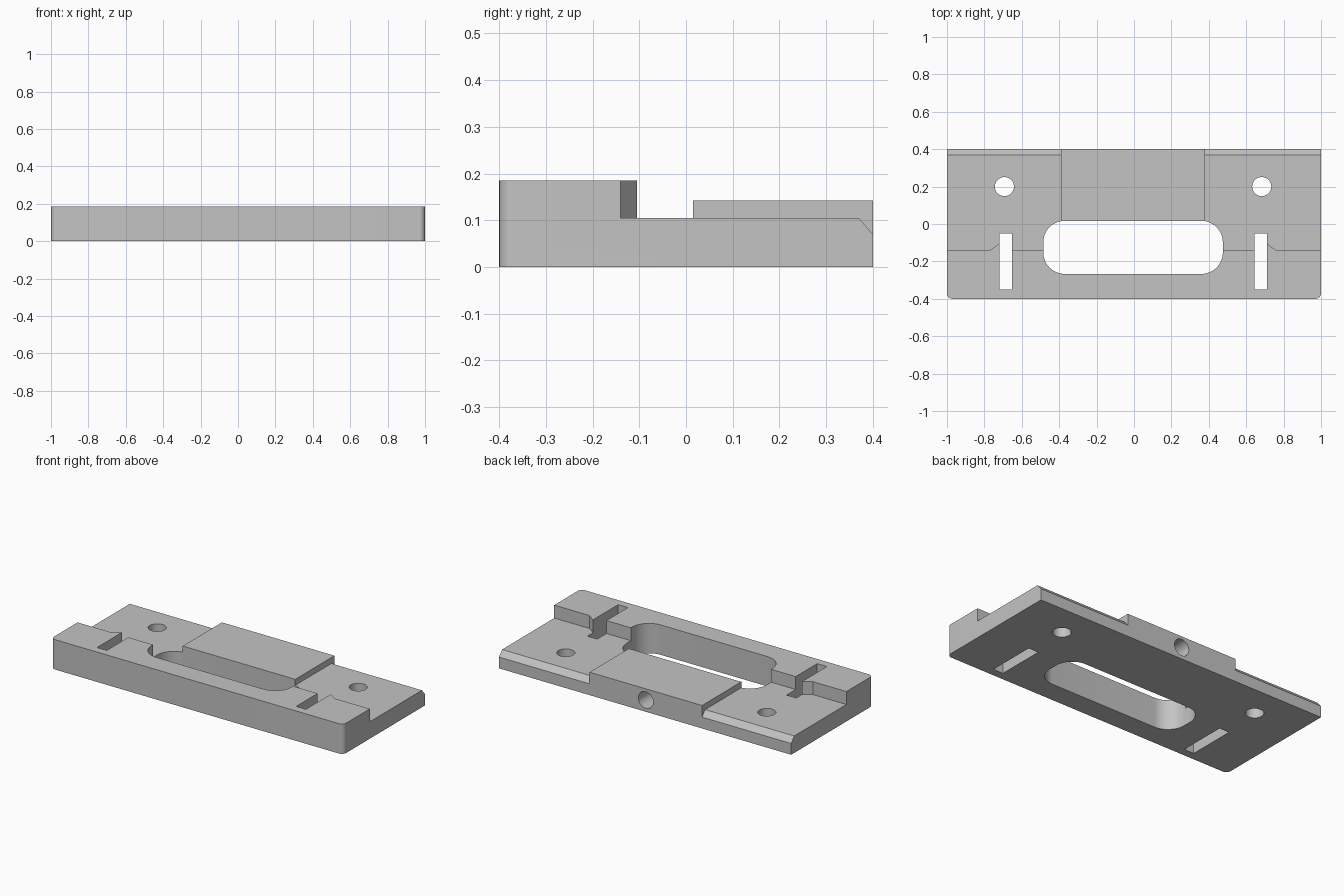
import bpy, bmesh, math

cube = bpy.data.objects.get("Cube")
if cube:
    bpy.data.objects.remove(cube, do_unlink=True)

grey = bpy.data.materials.new("plain grey")
grey.use_nodes = True
grey.diffuse_color = (0.55, 0.55, 0.55, 1)
grey.node_tree.nodes["Principled BSDF"].inputs["Base Color"].default_value = (0.55, 0.55, 0.55, 1)


def prism(name, points, start, end, axis="z"):
    """Extrude a 2D outline from start to end along an axis."""
    place = {"x": lambda u, v, w: (w, u, v),
             "y": lambda u, v, w: (u, w, v),
             "z": lambda u, v, w: (u, v, w)}[axis]
    bm = bmesh.new()
    low = [bm.verts.new(place(u, v, start)) for u, v in points]
    high = [bm.verts.new(place(u, v, end)) for u, v in points]
    bm.faces.new(low)
    bm.faces.new(high)
    for i in range(len(low)):
        j = (i + 1) % len(low)
        bm.faces.new((low[i], low[j], high[j], high[i]))
    bmesh.ops.recalc_face_normals(bm, faces=bm.faces)
    mesh = bpy.data.meshes.new(name)
    bm.to_mesh(mesh)
    bm.free()
    mesh.materials.append(grey)
    obj = bpy.data.objects.new(name, mesh)
    bpy.context.collection.objects.link(obj)
    return obj


def rounded(x0, x1, y0, y1, radii, steps=12):
    """Rectangle outline; radii run front-left, front-right, back-right, back-left of the plan."""
    corners = [(x0, y0, 1, 1), (x1, y0, -1, 1), (x1, y1, -1, -1), (x0, y1, 1, -1)]
    points = []
    for k, ((x, y, sx, sy), r) in enumerate(zip(corners, radii)):
        if not r:
            points.append((x, y))
            continue
        for i in range(steps + 1):
            a = math.pi + (k + i / steps) * math.pi / 2
            points.append((x + sx * r + r * math.cos(a), y + sy * r + r * math.sin(a)))
    return points


def circle(u, v, r, steps=40):
    return [(u + r * math.cos(math.tau * i / steps), v + r * math.sin(math.tau * i / steps))
            for i in range(steps)]


# Main block with rounded front corners
plate = prism("mounting_plate", rounded(-1, 1, -0.4, 0.4, (0.03, 0.03, 0, 0)), 0, 0.185)
MID = -0.005     # the cut features sit slightly off centre
cutters = []

# Raised pad top, lower than the front rail
cutters.append(prism("pad_top_cutter", rounded(-0.45, 0.44, -0.1, 0.5, (0, 0, 0, 0)), 0.142, 0.3))

for side, word in ((-1, "right"), (1, "left")):
    def mx(x):
        return MID + side * x

    # Low deck behind the rail, with a slanted notch beside the slot
    deck = [(1.1, -0.14), (0.765, -0.14), (0.715, -0.105), (0.68, -0.105), (0.68, -0.14),
            (0.385, -0.14), (0.385, 0.5), (1.1, 0.5)]
    cutters.append(prism(word + "_deck_cutter", [(mx(x), y) for x, y in deck], 0.105, 0.3))
    # Sloped back edge
    cutters.append(prism(word + "_chamfer_cutter", [(0.34, 0.14), (0.43, 0.035), (0.43, 0.14)],
                         mx(0.385), mx(1.1), "x"))
    # Narrow slot and bolt hole
    a, b = sorted((mx(0.648), mx(0.715)))
    cutters.append(prism(word + "_slot_cutter", rounded(a, b, -0.35, -0.05, (0, 0, 0, 0)), -0.1, 0.3))
    cutters.append(prism(word + "_bolt_cutter", circle(mx(0.688), 0.2, 0.051), -0.1, 0.3))

# Large oblong opening
cutters.append(prism("opening_cutter", rounded(-0.485, 0.475, -0.267, 0.017, (0.115,) * 4), -0.1, 0.3))
# Blind round hole in the back edge
cutters.append(prism("back_hole_cutter", circle(MID, 0.073, 0.051), 0.2, 0.5, "y"))

# Cut everything out of the block
bpy.ops.object.select_all(action="DESELECT")
plate.select_set(True)
bpy.context.view_layer.objects.active = plate
for cutter in cutters:
    cutter.hide_render = True
    cut = plate.modifiers.new(cutter.name, "BOOLEAN")
    cut.operation = "DIFFERENCE"
    cut.solver = "EXACT"
    cut.object = cutter
    bpy.ops.object.modifier_apply(modifier=cut.name)
    bpy.data.objects.remove(cutter, do_unlink=True)

bpy.ops.object.shade_smooth_by_angle(angle=math.radians(30))
